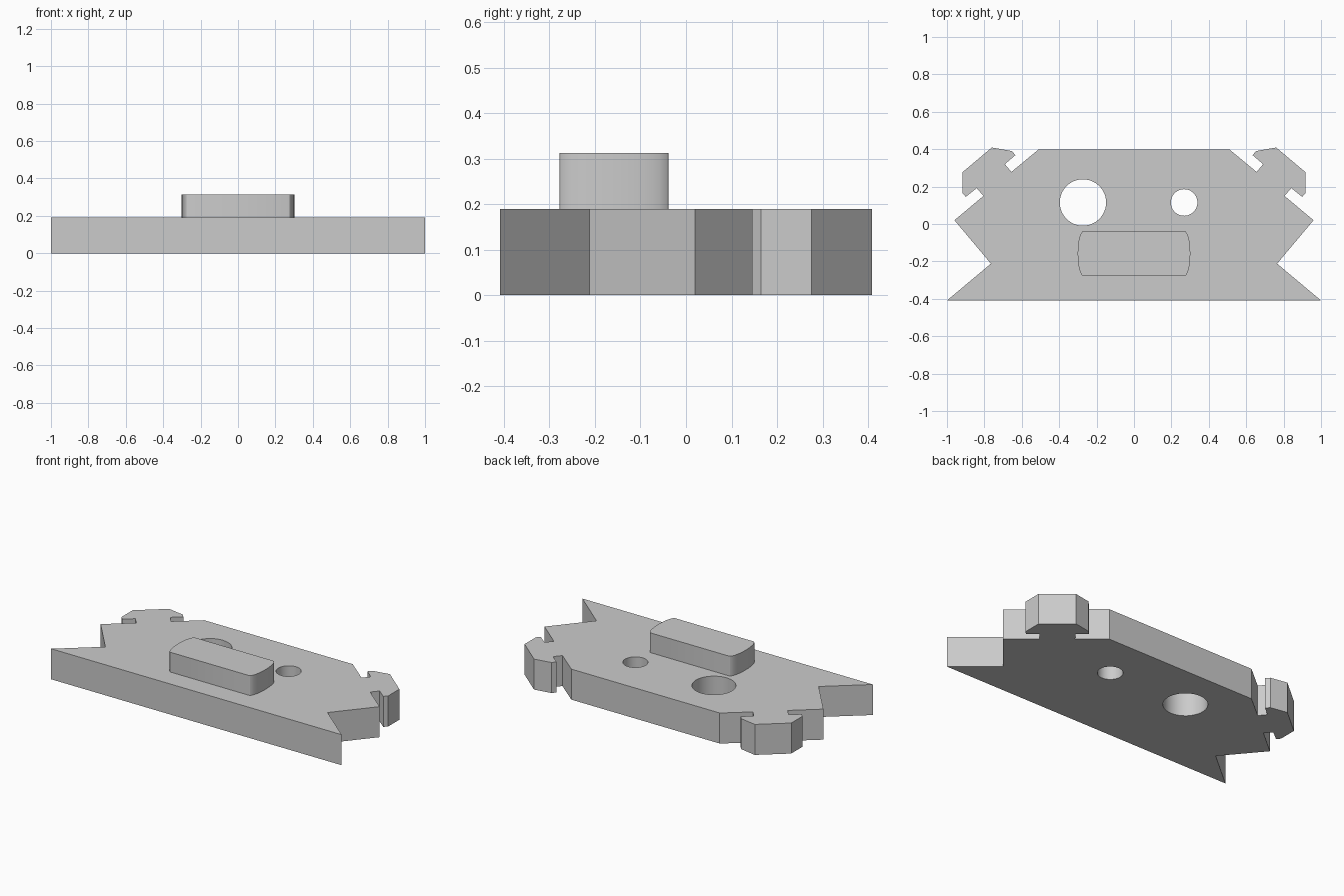
import bpy, bmesh, math

cube = bpy.data.objects.get("Cube")
if cube:
    bpy.data.objects.remove(cube, do_unlink=True)

PLATE_TOP = 0.19
KNOB_TOP = 0.313

grey = bpy.data.materials.new("plain grey")
grey.use_nodes = True
colour = (0.6, 0.6, 0.6, 1)
grey.diffuse_color = colour
grey.node_tree.nodes["Principled BSDF"].inputs["Base Color"].default_value = colour


def prism(name, outline, z0, z1):
    """Extrude a counter-clockwise outline from z0 to z1."""
    bm = bmesh.new()
    base = bm.faces.new([bm.verts.new((x, y, z0)) for x, y in outline])
    top = bmesh.ops.extrude_face_region(bm, geom=[base], use_keep_orig=True)
    verts = [v for v in top["geom"] if isinstance(v, bmesh.types.BMVert)]
    bmesh.ops.translate(bm, verts=verts, vec=(0, 0, z1 - z0))
    bmesh.ops.recalc_face_normals(bm, faces=bm.faces)
    mesh = bpy.data.meshes.new(name)
    bm.to_mesh(mesh)
    bm.free()
    mesh.materials.append(grey)
    obj = bpy.data.objects.new(name, mesh)
    bpy.context.collection.objects.link(obj)
    return obj


def smooth(obj):
    bpy.ops.object.select_all(action="DESELECT")
    obj.select_set(True)
    bpy.context.view_layer.objects.active = obj
    bpy.ops.object.shade_smooth_by_angle(angle=math.radians(25))


# Plate: half outline with dovetail foot, side point and hooked corner, mirrored
half = [
    (1.0, -0.409), (0.765, -0.212), (0.96, 0.02),
    (0.805, 0.15), (0.841, 0.192), (0.899, 0.145), (0.918, 0.165),
    (0.918, 0.276), (0.76, 0.409), (0.653, 0.39), (0.634, 0.368),
    (0.69, 0.32), (0.656, 0.278), (0.511, 0.398),
]
plate = prism("plate", half + [(-x, y) for x, y in reversed(half)], 0, PLATE_TOP)

# Round through holes
for name, x, radius in (("large_hole", -0.273, 0.124), ("small_hole", 0.268, 0.071)):
    ring = [(x + radius * math.cos(a), 0.115 + radius * math.sin(a))
            for a in (math.tau * i / 48 for i in range(48))]
    cutter = prism(name + "_cutter", ring, -0.1, PLATE_TOP + 0.1)
    cutter.hide_render = True
    cut = plate.modifiers.new(name, "BOOLEAN")
    cut.operation = "DIFFERENCE"
    cut.solver = "EXACT"
    cut.object = cutter
    bpy.context.view_layer.objects.active = plate
    bpy.ops.object.modifier_apply(modifier=cut.name)
    bpy.data.objects.remove(cutter, do_unlink=True)
smooth(plate)

# Raised bar with softly bulging ends
STEPS = 16
end = [(0.27 + 0.031 * math.cos(a), 0.12 * math.sin(a))
       for a in (math.pi * (i / STEPS - 0.5) for i in range(STEPS + 1))]
bar = end + [(-x, -y) for x, y in end]
smooth(prism("raised_bar", [(x, y - 0.158) for x, y in bar], PLATE_TOP, KNOB_TOP))
